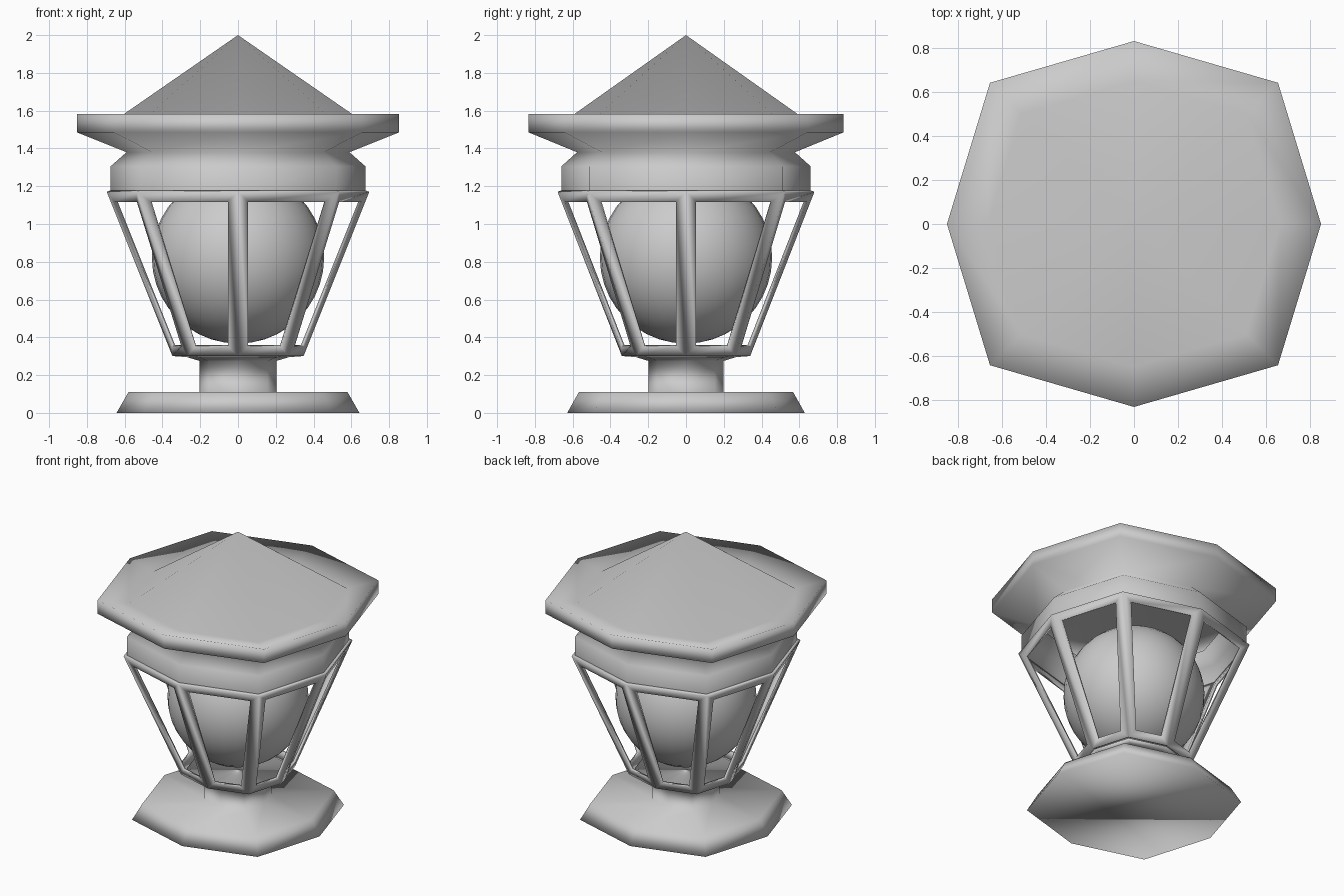
import bpy, bmesh, math

if "Cube" in bpy.data.objects:
    bpy.data.objects.remove(bpy.data.objects["Cube"])

# Slightly squared octagon: axis corners and fuller diagonal corners
OCT = [(1, 0), (.77, .755), (0, .978), (-.77, .755),
       (-1, 0), (-.77, -.755), (0, -.978), (.77, -.755)]


def finish(name, bm):
    bmesh.ops.recalc_face_normals(bm, faces=bm.faces)
    me = bpy.data.meshes.new(name)
    bm.to_mesh(me)
    bm.free()
    ob = bpy.data.objects.new(name, me)
    bpy.context.collection.objects.link(ob)
    for p in me.polygons:
        p.use_smooth = True
    return ob


def loft(profile, caps=True):
    """Stack octagon rings from (radius, z) pairs; radius 0 makes a point."""
    bm = bmesh.new()
    rings = []
    for r, z in profile:
        if r == 0:
            rings.append([bm.verts.new((0, 0, z))] * 8)
        else:
            rings.append([bm.verts.new((x * r, y * r, z)) for x, y in OCT])
    for a, b in zip(rings, rings[1:]):
        for i in range(8):
            j = (i + 1) % 8
            quad = [a[i], a[j], b[j], b[i]]
            bm.faces.new(list(dict.fromkeys(quad)))
    if caps:
        for ring, (r, z) in zip((rings[0], rings[-1]), (profile[0], profile[-1])):
            if r:
                bm.faces.new(ring)
    return bm


# Foot, neck and small flared pan carrying the lantern
finish("base_and_neck", loft([(.643, 0), (.58, .11), (.203, .11), (.203, .275),
                              (.27, .295), (.335, .30)]))

# Hollow collar, flared brim with a shallow dish, and pointed roof
finish("roof", loft([(.675, 1.165), (.675, 1.305), (.59, 1.38), (.852, 1.485),
                     (.852, 1.583), (.665, 1.54), (0, 2)], caps=False))

# Eight tapered window frames
bm = loft([(.347, .30), (.695, 1.17)], caps=False)
bmesh.ops.recalc_face_normals(bm, faces=bm.faces)
panes = list(bm.faces)
bmesh.ops.inset_individual(bm, faces=panes, thickness=.056, depth=0, use_even_offset=True)
bmesh.ops.delete(bm, geom=panes, context='FACES')
frame = finish("window_frame", bm)
mod = frame.modifiers.new("thickness", 'SOLIDIFY')
mod.thickness = .02
mod.offset = -1

# Glowing globe inside
bm = bmesh.new()
bmesh.ops.create_uvsphere(bm, u_segments=32, v_segments=20, radius=.456)
bmesh.ops.translate(bm, verts=bm.verts, vec=(0, 0, .823))
finish("globe", bm)
